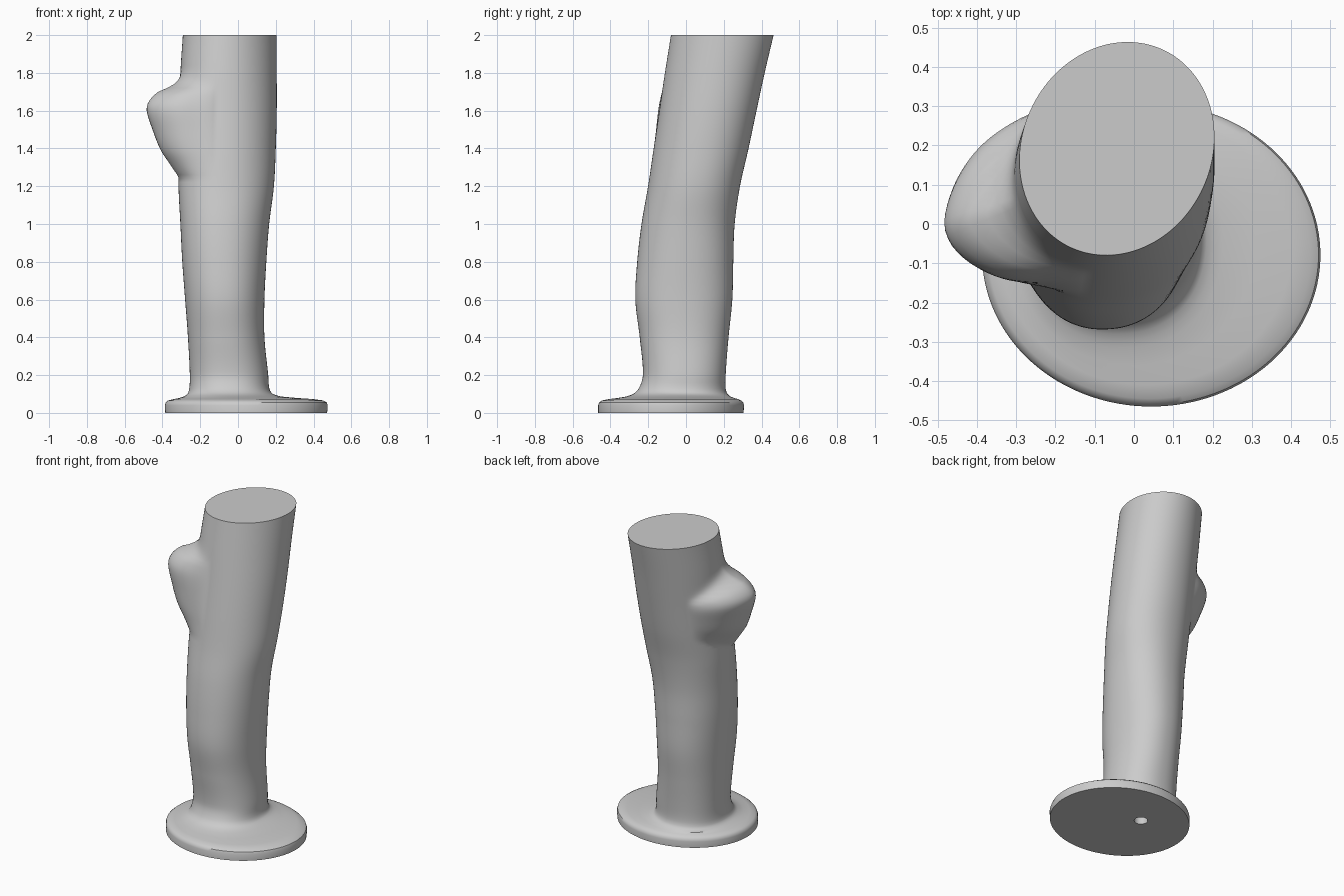
import bpy
import bmesh
from math import sin, cos, pi, degrees, copysign

SEGMENTS = 128

start_cube = bpy.data.objects.get("Cube")
if start_cube:
    bpy.data.objects.remove(start_cube, do_unlink=True)


def smooth_lookup(table, t):
    """Cubic Hermite interpolation through rows of (key, values...)."""
    if t <= table[0][0]:
        return table[0][1:]
    if t >= table[-1][0]:
        return table[-1][1:]
    last = len(table) - 1
    i = next(k for k in range(last) if table[k + 1][0] >= t)
    before, a, b, after = table[max(i - 1, 0)], table[i], table[i + 1], table[min(i + 2, last)]
    span = b[0] - a[0]
    u = (t - a[0]) / span
    result = []
    for c in range(1, len(a)):
        slope_a = (b[c] - before[c]) / (b[0] - before[0]) * span
        slope_b = (after[c] - a[c]) / (after[0] - a[0]) * span
        h = u * u * (3 - 2 * u)
        result.append(a[c] * (1 - h) + b[c] * h
                      + slope_a * u * (1 - u) ** 2 - slope_b * u * u * (1 - u))
    return result


# Foot: socket wall, flat underside, rounded rim (height, x range, y range)
foot_rows = [
    (0.12, -0.085, -0.005, -0.03, 0.05),
    (0, -0.085, -0.005, -0.03, 0.05),
    (0, -0.385, 0.472, -0.465, 0.305),
    (0.04, -0.387, 0.475, -0.465, 0.307),
    (0.055, -0.383, 0.47, -0.46, 0.303),
    (0.066, -0.37, 0.45, -0.445, 0.292),
    (0.073, -0.34, 0.4, -0.41, 0.275),
    (0.079, -0.31, 0.31, -0.36, 0.255),
]

# Leaning column, starting with the fillet above the foot
column_rows = [
    (0.087, -0.285, 0.225, -0.315, 0.235),
    (0.1, -0.268, 0.185, -0.28, 0.22),
    (0.13, -0.258, 0.166, -0.25, 0.21),
    (0.2, -0.255, 0.16, -0.228, 0.21),
    (0.4, -0.265, 0.14, -0.245, 0.225),
    (0.6, -0.28, 0.14, -0.268, 0.245),
    (0.8, -0.295, 0.15, -0.258, 0.25),
    (1, -0.305, 0.165, -0.235, 0.257),
    (1.2, -0.315, 0.19, -0.2, 0.285),
    (1.4, -0.313, 0.2, -0.17, 0.33),
    (1.6, -0.31, 0.205, -0.14, 0.372),
    (1.8, -0.305, 0.205, -0.11, 0.415),
    (2, -0.292, 0.205, -0.078, 0.462),
]

# Side bulge: strength by height and by direction in degrees
bulge_height = [(1.24, 0), (1.31, 0.27), (1.39, 0.57), (1.5, 0.82), (1.6, 1),
                (1.65, 0.95), (1.7, 0.68), (1.73, 0.3), (1.77, 0.07), (1.82, 0)]
bulge_turn = [(130, 0), (150, 0.3), (166, 0.58), (187, 0.93), (194, 1),
              (202, 0.94), (217, 0.65), (235, 0.25), (256, 0)]


def bulge(angle, z):
    turn = degrees(angle)
    back = min(max((194 - turn) / 60, 0), 1)
    squeezed = 1.5 + (z - 1.5) / (1 - 0.45 * back)
    amount = smooth_lookup(bulge_height, squeezed)[0] * smooth_lookup(bulge_turn, turn)[0]
    return 0.184 * max(amount, 0)


def add_ring(bm, row, shear, power):
    z, x0, x1, y0, y1 = row
    ring = []
    for i in range(SEGMENTS):
        angle = 2 * pi * i / SEGMENTS
        c, s = cos(angle), sin(angle)
        dx = copysign(abs(c) ** (2 / power), c) * (x1 - x0) / 2
        dy = copysign(abs(s) ** (2 / power), s) * (y1 - y0) / 2
        out = bulge(angle, z)
        ring.append(bm.verts.new(((x0 + x1) / 2 + dx + out * c,
                                  (y0 + y1) / 2 + dy + shear * dx + out * s, z)))
    return ring


bm = bmesh.new()
rings = [add_ring(bm, row, 0, 2) for row in foot_rows]

# Fine height steps in the fillet, even steps up the column
heights = [0.087, 0.093, 0.1, 0.108, 0.118, 0.13, 0.145]
heights += [0.16 + 0.02 * k for k in range(93)]
for z in heights:
    rise = min(z / 2, 1)
    row = (z, *smooth_lookup(column_rows, z))
    rings.append(add_ring(bm, row, 0.12 * rise, 2.25 - 0.25 * rise))

for low, high in zip(rings, rings[1:]):
    for i in range(SEGMENTS):
        j = (i + 1) % SEGMENTS
        bm.faces.new((low[i], low[j], high[j], high[i]))

# Socket end and flat column top
bm.faces.new(rings[0][::-1])
bm.faces.new(rings[-1])
bmesh.ops.recalc_face_normals(bm, faces=bm.faces)

mesh = bpy.data.meshes.new("footed_column")
bm.to_mesh(mesh)
bm.free()
column = bpy.data.objects.new("footed_column", mesh)
bpy.context.collection.objects.link(column)

grey = bpy.data.materials.new("light_grey")
grey.use_nodes = True
colour = (0.6, 0.6, 0.6, 1)
grey.diffuse_color = colour
grey.node_tree.nodes["Principled BSDF"].inputs["Base Color"].default_value = colour
mesh.materials.append(grey)

bpy.ops.object.select_all(action="DESELECT")
column.select_set(True)
bpy.context.view_layer.objects.active = column
bpy.ops.object.shade_smooth_by_angle(angle=pi / 5)
